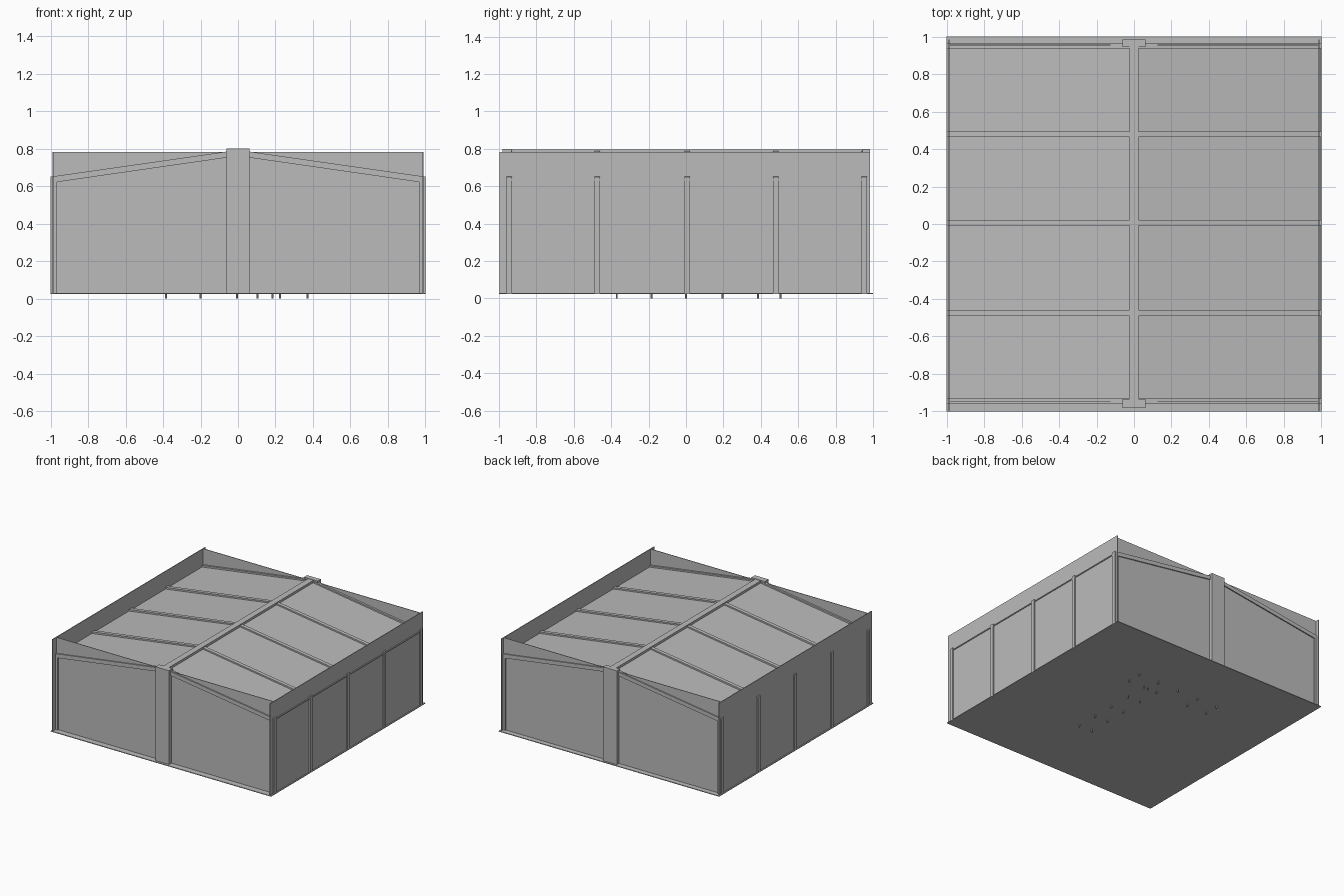
import bpy
import bmesh

old = bpy.data.objects.get("Cube")
if old:
    bpy.data.objects.remove(old, do_unlink=True)

# Single plain grey for the whole hall
grey = bpy.data.materials.new("plain_grey")
grey.use_nodes = True
colour = (0.5, 0.5, 0.5, 1)
grey.diffuse_color = colour
grey.node_tree.nodes["Principled BSDF"].inputs["Base Color"].default_value = colour

FLOOR = 0.028
EAVE, RIDGE = 0.65, 0.793
WALL_TOP = 0.783


def finish(name, bm):
    bmesh.ops.recalc_face_normals(bm, faces=bm.faces[:])
    mesh = bpy.data.meshes.new(name)
    bm.to_mesh(mesh)
    bm.free()
    mesh.materials.append(grey)
    obj = bpy.data.objects.new(name, mesh)
    bpy.context.collection.objects.link(obj)
    return obj


def box(name, x0, x1, y0, y1, z0, z1):
    bm = bmesh.new()
    bmesh.ops.create_cube(bm, size=1)
    for v in bm.verts:
        v.co = ((x0 + x1) / 2 + v.co.x * (x1 - x0),
                (y0 + y1) / 2 + v.co.y * (y1 - y0),
                (z0 + z1) / 2 + v.co.z * (z1 - z0))
    return finish(name, bm)


def extrude_y(name, profile, y0, y1):
    """Extrude an x-z outline along y."""
    bm = bmesh.new()
    face = bm.faces.new([bm.verts.new((x, y0, z)) for x, z in profile])
    ext = bmesh.ops.extrude_face_region(bm, geom=[face])
    moved = [g for g in ext["geom"] if isinstance(g, bmesh.types.BMVert)]
    bmesh.ops.translate(bm, verts=moved, vec=(0, y1 - y0, 0))
    return finish(name, bm)


# Floor plate
box("floor", -1, 1, -1, 1, FLOOR - 0.004, FLOOR + 0.002)

# Side walls run past the inset end walls
for side, s in (("left", 1), ("right", -1)):
    xs = sorted((s * 0.984, s * 0.99))
    box(side + "_wall", xs[0], xs[1], -0.997, 0.985, FLOOR, WALL_TOP)
box("front_wall", -0.986, 0.986, -0.951, -0.946, FLOOR, WALL_TOP)
box("back_wall", -0.986, 0.986, 0.953, 0.958, FLOOR, WALL_TOP)

# Pitched roof sheet, with its eave just showing through the left wall
roof = [(-0.985, 0.638), (0, 0.782), (0.997, 0.638),
        (0.997, 0.63), (0, 0.774), (-0.985, 0.63)]
extrude_y("roof", roof, -0.946, 0.953)

# Portal frames: columns and sloping rafters in one outline
half = [(1, FLOOR), (1, EAVE), (0.965, EAVE + 0.005)]
inner = [(0, RIDGE - 0.032), (0.965, 0.622), (0.965, FLOOR)]
frame = half + [(0, RIDGE)]
frame += [(-x, z) for x, z in reversed(half)]
frame += [(-x, z) for x, z in reversed(inner)] + inner[1:]
for i, y in enumerate((-0.946, -0.475, 0.006, 0.479, 0.952)):
    extrude_y(f"portal_frame_{i + 1}", frame, y - 0.015, y + 0.015)

# Ridge beam and the central end posts
box("ridge_beam", -0.025, 0.025, -0.94, 0.955, 0.75, 0.797)
box("front_post", -0.062, 0.062, -0.982, -0.934, FLOOR, 0.8)
box("back_post", -0.062, 0.062, 0.944, 0.985, FLOOR, 0.8)

# Ground pins below the floor, grouped by row
pins = {
    0.505: (0.37, 0.185, -0.005, -0.2, -0.385),
    0.385: (0.37, 0.225, 0.185, 0.105, -0.2, -0.385),
    0.195: (0.225, 0.105),
    0.0: (0.225, 0.105),
    -0.185: (0.225, 0.105),
    -0.37: (0.225, 0.105),
}
bm = bmesh.new()
for y, row in pins.items():
    for x in row:
        made = bmesh.ops.create_cone(bm, cap_ends=True, segments=8,
                                     radius1=0.005, radius2=0.005, depth=FLOOR)
        bmesh.ops.translate(bm, verts=made["verts"], vec=(x, y, FLOOR / 2))
finish("floor_pins", bm)
